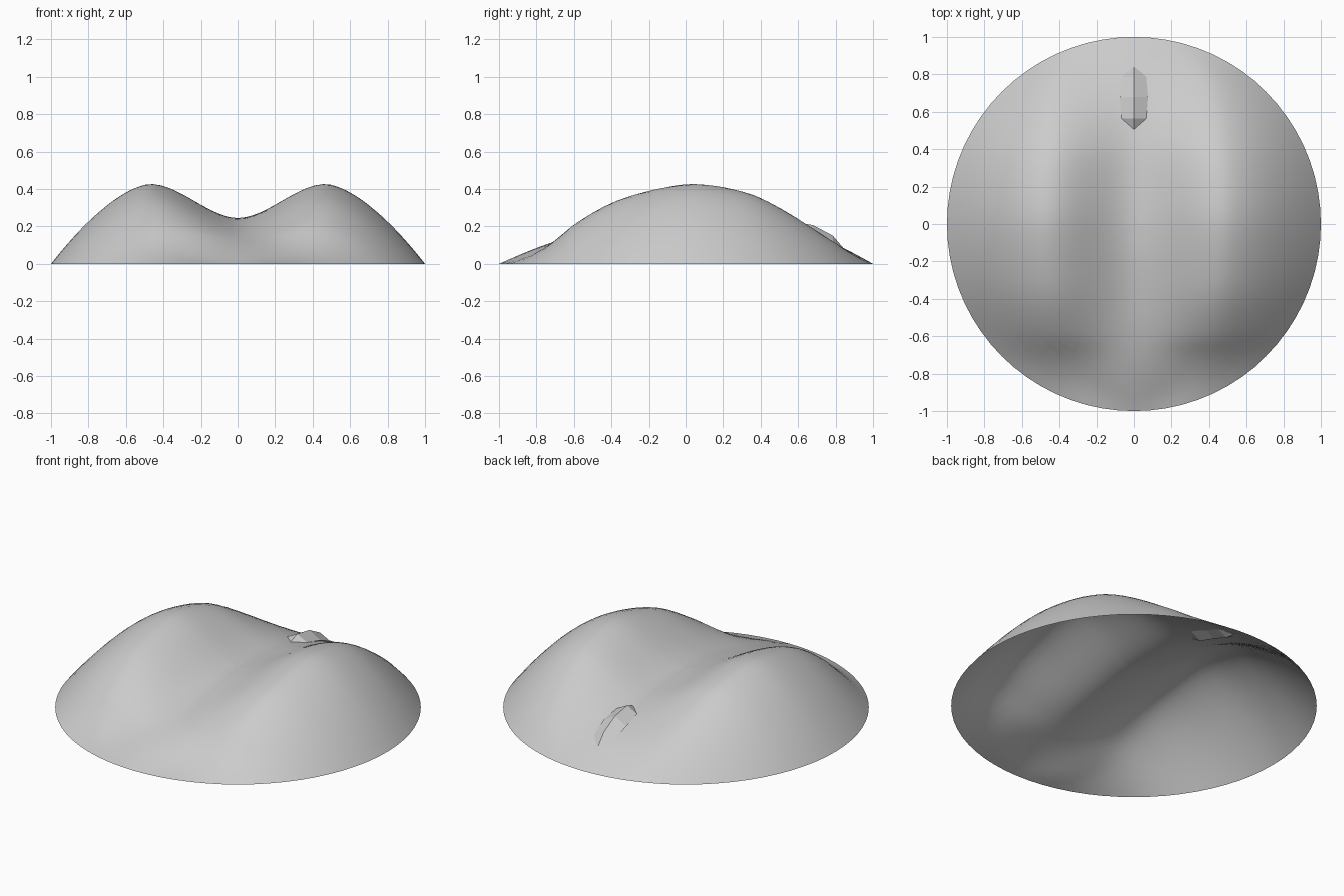
import bpy, bmesh, math

if "Cube" in bpy.data.objects:
    bpy.data.objects.remove(bpy.data.objects["Cube"])

RINGS, SEGS = 24, 72

# Height along the twin ridges and along the valley between them: (y, z)
RIDGE = [(-1, 0), (-.9, .02), (-.8, .06), (-.7, .125), (-.6, .21), (-.4, .325),
         (-.2, .39), (0, .425), (.15, .418), (.35, .372), (.5, .3), (.64, .215),
         (.8, .11), (.9, .045), (1, 0)]
VALLEY = [(-1, 0), (-.85, .065), (-.7, .12), (-.5, .175), (-.2, .23), (0, .245),
          (.2, .24), (.4, .222), (.57, .187), (.68, .152), (.79, .11), (.9, .055), (1, 0)]


def curve(points, y):
    """Smooth Hermite interpolation through a profile."""
    n = len(points)

    def slope(i):
        a, b = points[max(i - 1, 0)], points[min(i + 1, n - 1)]
        return (b[1] - a[1]) / (b[0] - a[0])

    for i in range(n - 1):
        (y0, z0), (y1, z1) = points[i], points[i + 1]
        if y <= y1 or i == n - 2:
            d = y1 - y0
            t = min(max((y - y0) / d, 0), 1)
            return ((2*t**3 - 3*t*t + 1) * z0 + (t**3 - 2*t*t + t) * d * slope(i)
                    + (3*t*t - 2*t**3) * z1 + (t**3 - t*t) * d * slope(i + 1))


def height(x, y):
    """Cross-section: valley floor, ridge crest, then outer flank to the rim."""
    w = math.sqrt(max(1 - y * y, 0))
    if w < 1e-4:
        return 0
    crest = min(.47 * math.sqrt(w), .6 * w)
    r, v, x = curve(RIDGE, y), curve(VALLEY, y), abs(x)
    if x < crest:
        t = x / crest
        return v + (r - v) * t * t * (3 - 2 * t)
    t = min((x - crest) / (w - crest), 1)
    return r * (1 - t ** 1.6)


def finish(bm, name, material, smooth):
    mesh = bpy.data.meshes.new(name)
    for f in bm.faces:
        f.smooth = smooth
    bm.to_mesh(mesh)
    bm.free()
    mesh.materials.append(material)
    obj = bpy.data.objects.new(name, mesh)
    bpy.context.collection.objects.link(obj)
    return obj


def bridge(bm, a, b):
    """Join two vertex loops; a single-vertex loop makes a fan."""
    n = max(len(a), len(b))
    for i in range(n):
        j = (i + 1) % n
        if len(a) == 1:
            bm.faces.new((a[0], b[i], b[j]))
        elif len(b) == 1:
            bm.faces.new((a[i], b[0], a[j]))
        else:
            bm.faces.new((a[i], b[i], b[j], a[j]))


grey = bpy.data.materials.new("light_grey")
grey.diffuse_color = (.6, .6, .6, 1)
grey.use_nodes = True
grey.node_tree.nodes["Principled BSDF"].inputs["Base Color"].default_value = grey.diffuse_color

# Open, smooth shell with a circular rim
bm = bmesh.new()
loops = [[bm.verts.new((0, 0, height(0, 0)))]]
for k in range(1, RINGS + 1):
    r = k / RINGS
    loop = []
    for s in range(SEGS):
        a = math.tau * s / SEGS
        x, y = r * math.cos(a), r * math.sin(a)
        loop.append(bm.verts.new((x, y, 0 if k == RINGS else height(x, y))))
    loops.append(loop)
for a, b in zip(loops, loops[1:]):
    bridge(bm, a, b)
finish(bm, "mound_shell", grey, True)

# Faceted crystal set through the shell: (y, mid z, half width, half height)
bm = bmesh.new()
loops = []
for y, z, w, h in [(.5, .2, 0, 0), (.565, .193, .066, .034), (.68, .165, .075, .042),
                   (.785, .117, .066, .034), (.85, .075, 0, 0)]:
    ring = [(w, 0), (0, h), (-w, 0), (0, -h)] if w else [(0, 0)]
    loops.append([bm.verts.new((dx, y, z + dz)) for dx, dz in ring])
for a, b in zip(loops, loops[1:]):
    bridge(bm, a, b)
bmesh.ops.recalc_face_normals(bm, faces=bm.faces)
finish(bm, "crystal", grey, False)
